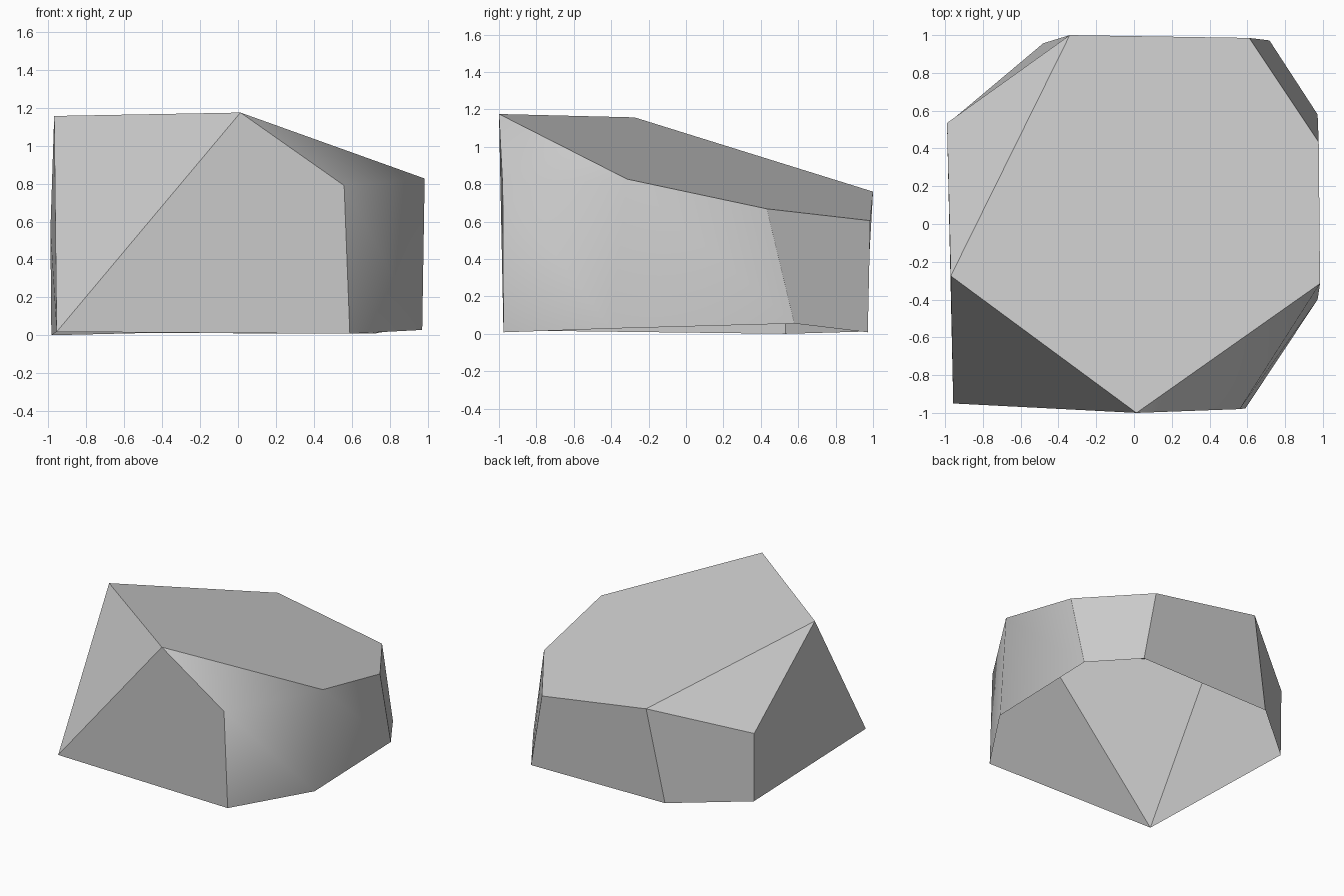
import bpy
import bmesh

cube = bpy.data.objects.get("Cube")
if cube:
    bpy.data.objects.remove(cube, do_unlink=True)

# Stone colour
stone = bpy.data.materials.new("stone grey")
stone.use_nodes = True
grey = (0.6, 0.6, 0.6, 1)
stone.diffuse_color = grey
stone.node_tree.nodes["Principled BSDF"].inputs["Base Color"].default_value = grey

# Corners: A-H run round the upper rim, P-V round the open base
corners = {
    "A": (0.013, -1.0, 1.175), "B": (-0.97, -0.275, 1.157), "C": (-0.99, 0.535, 0.555),
    "D": (-0.34, 1.0, 0.76), "E": (0.61, 0.985, 0.605), "F": (0.978, 0.433, 0.668),
    "G": (0.985, -0.315, 0.827), "H": (0.56, -0.98, 0.79),
    "P": (-0.957, -0.95, 0.018), "Q": (0.59, -0.976, 0.008), "R": (0.972, -0.4, 0.028),
    "S": (0.972, 0.58, 0.055), "T": (0.717, 0.972, 0.008),
    "U": (-0.48, 0.957, 0.012), "V": (-0.985, 0.533, 0.0),
}

# Facets, each a ring of corners listed anticlockwise from outside
# The right flank is rounded by smooth shading; the underside is left open
top = ["AGFEDB", "BDC"]
walls = ["ABP", "APQH", "FSTE", "ETUD", "DUVC", "CVPB"]
rounded = ["AHG", "HQRG", "GRSF"]

bm = bmesh.new()
verts = {name: bm.verts.new(co) for name, co in corners.items()}
for ring in top + walls + rounded:
    face = bm.faces.new([verts[name] for name in ring])
    face.smooth = ring in rounded

# Keep the rounded flank crisp where it meets the flat facets
for edge in bm.edges:
    edge.smooth = all(face.smooth for face in edge.link_faces)

# Boulder
mesh = bpy.data.meshes.new("boulder")
bm.to_mesh(mesh)
bm.free()
mesh.materials.append(stone)
boulder = bpy.data.objects.new("boulder", mesh)
bpy.context.collection.objects.link(boulder)
